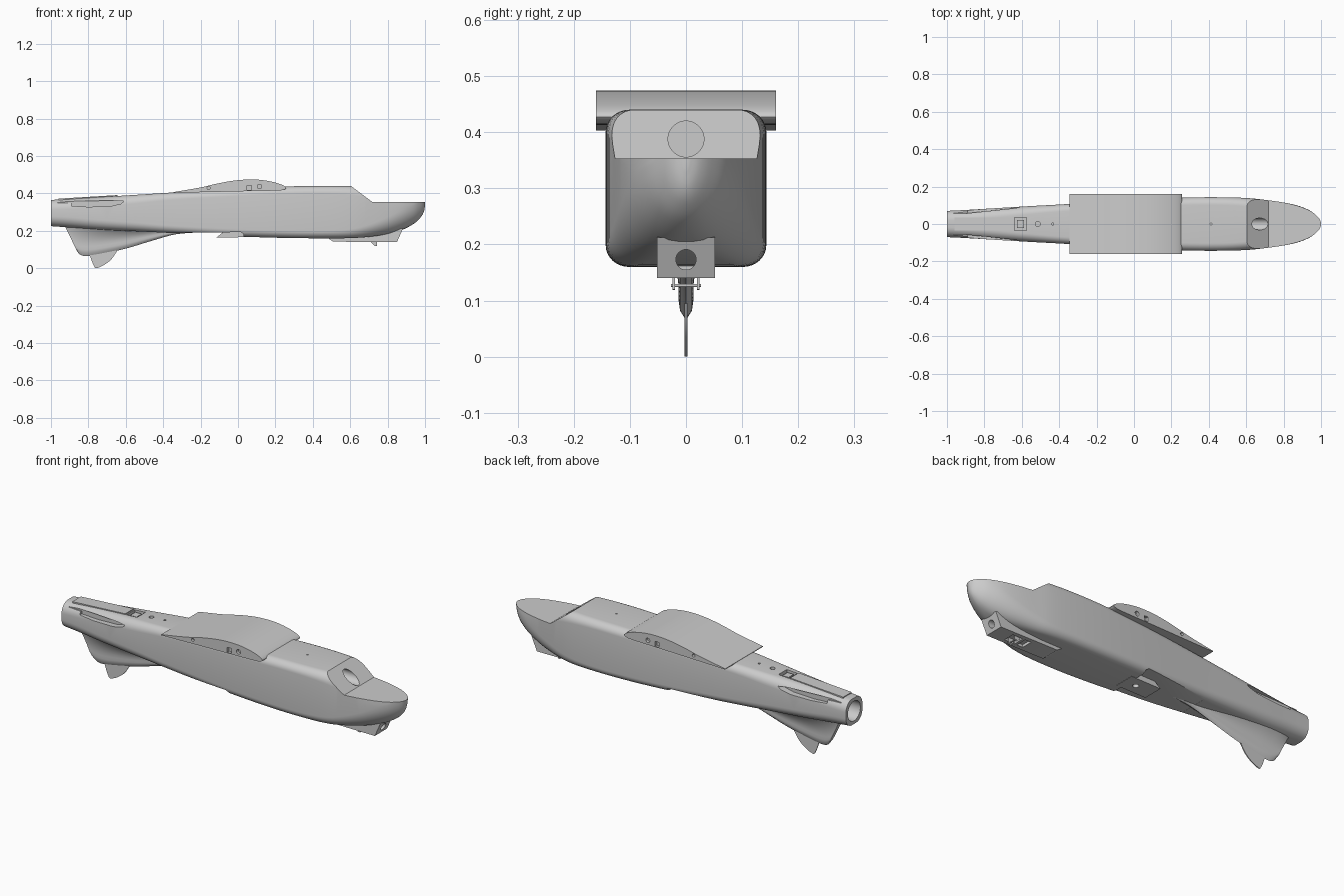
import bpy, bmesh, math
from mathutils import Matrix, Vector

if "Cube" in bpy.data.objects:
    bpy.data.objects.remove(bpy.data.objects["Cube"])


def finish(bm, name, angle=35):
    bmesh.ops.recalc_face_normals(bm, faces=bm.faces)
    me = bpy.data.meshes.new(name)
    bm.to_mesh(me)
    bm.free()
    ob = bpy.data.objects.new(name, me)
    bpy.context.collection.objects.link(ob)
    smooth(ob, angle)
    return ob


def smooth(ob, angle=35):
    bpy.ops.object.select_all(action='DESELECT')
    bpy.context.view_layer.objects.active = ob
    ob.select_set(True)
    bpy.ops.object.shade_smooth_by_angle(angle=math.radians(angle))


def loft(name, rings, angle=35):
    bm = bmesh.new()
    vr = [[bm.verts.new(p) for p in r] for r in rings]
    n = len(vr[0])
    for a, b in zip(vr, vr[1:]):
        for i in range(n):
            bm.faces.new((a[i], a[(i + 1) % n], b[(i + 1) % n], b[i]))
    bm.faces.new(vr[0])
    bm.faces.new(vr[-1])
    return finish(bm, name, angle)


def prism(name, pts, y0, y1):
    """Extrude an x-z profile across y."""
    return loft(name, [[(x, y, z) for x, z in pts] for y in (y0, y1)])


def box(name, x0, x1, y0, y1, z0, z1):
    return prism(name, [(x0, z0), (x1, z0), (x1, z1), (x0, z1)], y0, y1)


def rod(name, a, b, r, n=32):
    a, b = Vector(a), Vector(b)
    bm = bmesh.new()
    m = Matrix.Translation((a + b) / 2) @ (b - a).to_track_quat('Z', 'Y').to_matrix().to_4x4()
    bmesh.ops.create_cone(bm, cap_ends=True, segments=n, radius1=r, radius2=r,
                          depth=(b - a).length, matrix=m)
    return finish(bm, name)


def cut(ob, *cutters):
    for c in cutters:
        mod = ob.modifiers.new("cut", 'BOOLEAN')
        mod.operation, mod.solver, mod.object = 'DIFFERENCE', 'EXACT', c
        bpy.context.view_layer.objects.active = ob
        bpy.ops.object.modifier_apply(modifier=mod.name)
        bpy.data.objects.remove(c)
    smooth(ob)


def spline(rows, steps):
    """Smooth curve through rows of numbers."""
    out = []
    for i in range(len(rows) - 1):
        p0, p1, p2 = rows[max(i - 1, 0)], rows[i], rows[i + 1]
        p3 = rows[min(i + 2, len(rows) - 1)]
        for k in range(steps):
            t = k / steps
            out.append([0.5 * (2 * b + (c - a) * t + (2 * a - 5 * b + 4 * c - d) * t * t
                               + (3 * b - a - 3 * c + d) * t ** 3)
                        for a, b, c, d in zip(p0, p1, p2, p3)])
    return out + [list(rows[-1])]


def hull_ring(x, w, zb, zt, fy, fz):
    ry, rz = w * fy, (zt - zb) * fz
    ring = []
    for q, (sy, zc) in enumerate([(1, zt - rz), (-1, zt - rz), (-1, zb + rz), (1, zb + rz)]):
        for k in range(9):
            a = math.pi / 2 * (q + k / 8.001)
            ring.append((x, sy * (w - ry) + ry * math.cos(a), zc + rz * math.sin(a)))
    return ring


# fuselage: x, half width, bottom, top, corner fractions
stations = [
    (-1.0, .070, .225, .365, .75, .38), (-.9, .075, .218, .371, .7, .36),
    (-.75, .084, .207, .380, .6, .3), (-.55, .096, .198, .392, .45, .24),
    (-.35, .107, .188, .405, .35, .18), (0, .130, .170, .425, .3, .15),
    (.25, .141, .162, .437, .29, .14), (.45, .143, .160, .440, .29, .14),
    (.6, .139, .161, .440, .33, .17), (.7, .129, .168, .440, .45, .24),
    (.8, .115, .183, .440, .65, .35), (.88, .097, .206, .440, .85, .45),
    (.94, .072, .238, .440, .95, .485), (.975, .046, .27, .440, .97, .488),
    (.993, .025, .3, .430, .97, .49), (1.0, .006, .335, .39, .97, .49)]
hull = loft("fuselage", [hull_ring(*s) for s in spline(stations, 4)])

# windscreen slope, bow deck, hull step, tail bore, screen hole, hatch wells
cut(hull,
    prism("deck_cutter", [(.603, .4405), (.72, .353), (1.1, .353), (1.1, .5), (.603, .5)], -.3, .3),
    prism("step_cutter", [(.03, .1), (.03, .183), (.015, .193), (-.36, .189), (-.36, .1)], -.3, .3),
    rod("bore_cutter", (-1.1, 0, .295), (-.66, 0, .295), .053, 48),
    rod("screen_cutter", (.3, 0, .388), (.9, 0, .388), .032, 40),
    box("servo_cutter", -.638, -.575, -.035, .035, .365, .5),
    rod("round_cutter", (-.515, 0, .36), (-.515, 0, .5), .013),
    rod("small_cutter", (-.435, 0, .37), (-.435, 0, .5), .006, 16),
    rod("deck_hole_cutter", (.412, 0, .4), (.412, 0, .5), .005, 16))

# tailplane root slots on both sides
slot = [(-.965, .349), (-.89, .349), (-.89, .333), (-.8, .328), (-.68, .332),
        (-.625, .345), (-.61, .358), (-.66, .362), (-.8, .36), (-.965, .356)]
for s in (1, -1):
    cut(hull, prism("slot_cutter", slot, s * .056, s * .2))

# tail hatch strip and servo tray
prism("tail_hatch", [(-.96, .36), (-.645, .378), (-.645, .391), (-.96, .372)], -.036, .036)
box("servo_tray", -.625, -.588, -.022, .022, .355, .383)

# wing centre section
foil = spline([(-.345, .407), (-.2, .432), (-.1, .455), (0, .471), (.1, .474), (.18, .463),
               (.235, .446), (.257, .43), (.245, .42), (.2, .415), (.0, .411), (-.345, .403)], 4)
wing = prism("wing_saddle", foil, -.16, .16)
for s in (1, -1):
    cut(wing,
        rod("spar_cutter", (.115, s * .145, .437), (.115, s * .2, .437), .012, 24),
        box("plug_cutter", .048, .072, s * .145, s * .2, .417, .443),
        rod("pin_cutter", (-.157, s * .145, .428), (-.157, s * .2, .428), .008, 16))

# keel blending from the tail into a narrow skeg: bottom x, top x, bottom z, top half width
keel_rows = [(-.2, -.2, .192, .05), (-.33, -.33, .182, .07), (-.45, -.45, .15, .08),
             (-.6, -.6, .105, .078), (-.75, -.74, .072, .066), (-.815, -.83, .065, .05),
             (-.845, -.89, .073, .035), (-.86, -.93, .09, .02)]
rings = []
for xb, xt, zb, wt in spline(keel_rows, 4):
    half = []
    for k in range(11):
        t = k / 10
        wb = min(.013, wt)
        w = wb * min(1, math.sqrt(t / .15)) + (wt - wb) * max(0, (t - .3) / .7) ** 2
        half.append((xb + (xt - xb) * t, w, zb + (.235 - zb) * t))
    rings.append([(x, y, z) for x, y, z in half] + [(x, -y, z) for x, y, z in half[:0:-1]])
loft("tail_keel", rings, 40)

# thin water rudder
blade = spline([(-.795, .08), (-.782, .04), (-.768, .008), (-.755, .001),
                (-.715, .018), (-.675, .05), (-.645, .095)], 4)
prism("water_rudder", blade, -.0025, .0025)

# keel block behind the step
step = prism("step_block", [(-.115, .165), (.06, .166), (.06, .21), (-.085, .21), (-.085, .188)],
             -.055, .055)
cut(step, rod("drain_cutter", (-.01, 0, .1), (-.01, 0, .185), .015, 24))

# bow block with intake hole and underside slots
bow = prism("bow_block", [(.47, .168), (.51, .142), (.85, .14), (.882, .212), (.8, .225), (.47, .2)],
            -.052, .052)
cut(bow, rod("intake_cutter", (.62, 0, .173), (.95, 0, .173), .018),
    box("slot_front_cutter", .7, .76, -.03, .03, .1, .155),
    box("slot_rear_cutter", .65, .685, -.03, .03, .1, .155))

# small hinge under the bow block
rod("hinge_pin", (.738, -.027, .127), (.738, .027, .127), .003, 12)
for s in (1, -1):
    prism("hinge_lug", [(.71, .16), (.712, .138), (.732, .119), (.744, .12), (.745, .16)],
          s * .02, s * .024)
